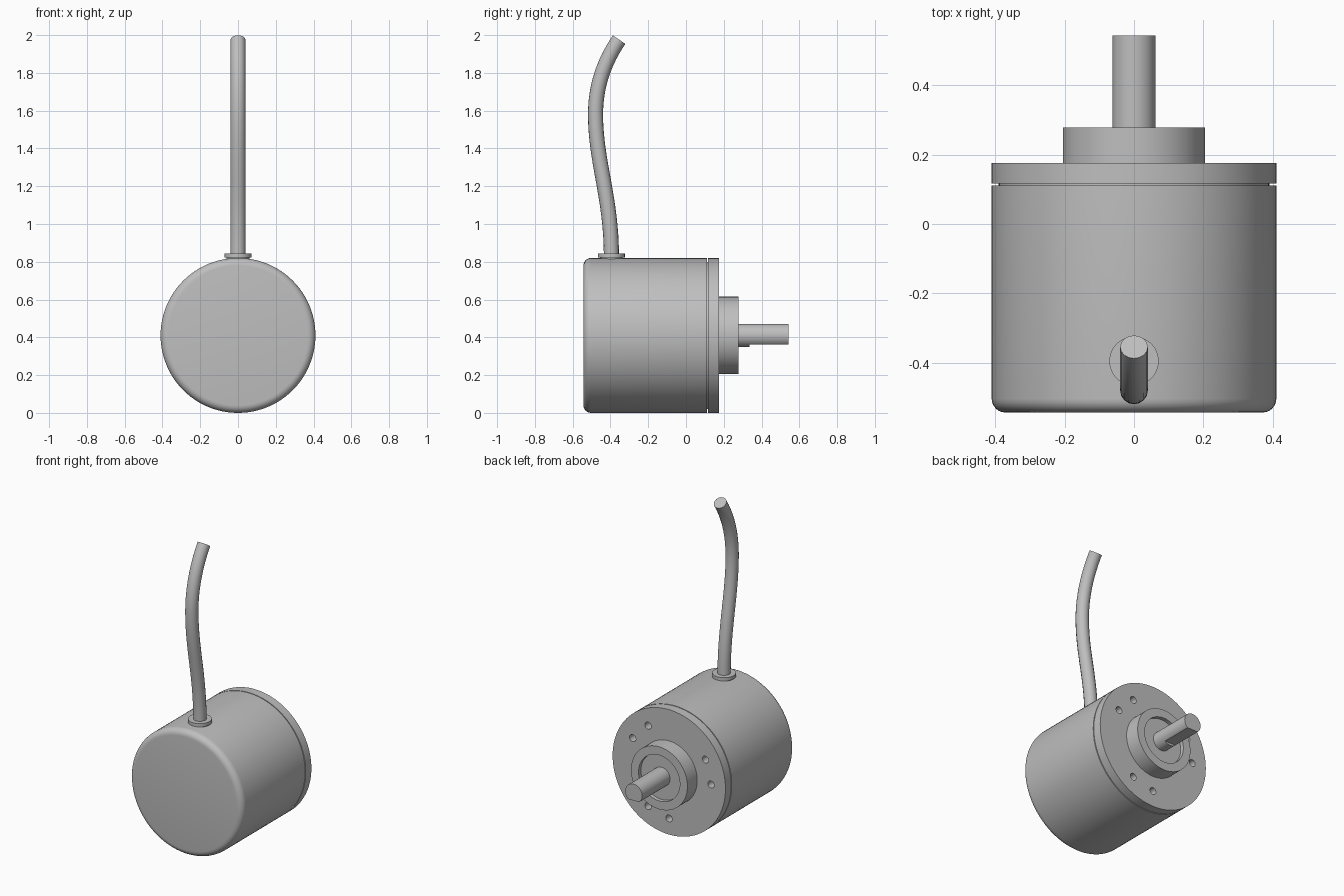
import bpy, bmesh, math
from mathutils import Vector, Matrix

old = bpy.data.objects.get("Cube")
if old:
    bpy.data.objects.remove(old)

AXIS_Z = 0.41    # height of the shaft axis
RADIUS = 0.41    # housing radius
CABLE_Y = -0.395

grey = bpy.data.materials.new("light_grey")
grey.use_nodes = True
colour = (0.52, 0.52, 0.52, 1)
grey.diffuse_color = colour
grey.node_tree.nodes["Principled BSDF"].inputs["Base Color"].default_value = colour


def finish(obj):
    obj.data.materials.clear()
    obj.data.materials.append(grey)
    bpy.ops.object.select_all(action='DESELECT')
    obj.select_set(True)
    bpy.context.view_layer.objects.active = obj
    bpy.ops.object.shade_smooth_by_angle(angle=math.radians(32))


def lathe(name, profile, steps=96):
    """Revolve (radius, y) points about the shaft axis."""
    bm = bmesh.new()
    verts = [bm.verts.new((r, y, 0)) for r, y in profile]
    edges = [bm.edges.new(pair) for pair in zip(verts, verts[1:])]
    bmesh.ops.spin(bm, geom=verts + edges, cent=(0, 0, 0), axis=(0, 1, 0),
                   angle=math.tau, steps=steps)
    bmesh.ops.remove_doubles(bm, verts=bm.verts, dist=1e-5)
    bmesh.ops.recalc_face_normals(bm, faces=bm.faces)
    bmesh.ops.translate(bm, verts=bm.verts, vec=(0, 0, AXIS_Z))
    return to_object(name, bm)


def to_object(name, bm):
    mesh = bpy.data.meshes.new(name)
    bm.to_mesh(mesh)
    bm.free()
    obj = bpy.data.objects.new(name, mesh)
    bpy.context.collection.objects.link(obj)
    return obj


def cut(obj, cutter):
    mod = obj.modifiers.new("cut", 'BOOLEAN')
    mod.object, mod.operation, mod.solver = cutter, 'DIFFERENCE', 'EXACT'
    bpy.context.view_layer.objects.active = obj
    bpy.ops.object.modifier_apply(modifier=mod.name)
    bpy.data.objects.remove(cutter)


def add_cylinder(bm, radius, depth, matrix, segments=24):
    bmesh.ops.create_cone(bm, cap_ends=True, segments=segments, radius1=radius,
                          radius2=radius, depth=depth, matrix=matrix)


# Housing cup with a rounded closed end
fillet = 0.04
front = -0.543
corner = [(RADIUS - fillet + fillet * math.sin(a), front + fillet - fillet * math.cos(a))
          for a in (math.radians(d) for d in range(0, 91, 15))]
finish(lathe("housing", [(0, front)] + corner + [(RADIUS, 0.111), (0, 0.111)]))

# Narrow seam between housing and flange
finish(lathe("seam_ring", [(0.39, 0.105), (0.39, 0.125)]))

# Mounting flange with raised, recessed boss
flange = lathe("mounting_flange", [
    (0, 0.117), (RADIUS, 0.117), (RADIUS, 0.176), (0.205, 0.176),
    (0.205, 0.278), (0.15, 0.278), (0.15, 0.253), (0, 0.253)])

# Three pairs of blind screw holes
bm = bmesh.new()
for k in range(3):
    for offset in (30, 60):
        a = math.radians(offset + 120 * k)
        spot = Vector((0.305 * math.cos(a), 0.176, AXIS_Z + 0.305 * math.sin(a)))
        add_cylinder(bm, 0.023, 0.1,
                     Matrix.Translation(spot) @ Matrix.Rotation(math.pi / 2, 4, 'X'))
cut(flange, to_object("hole_cutter", bm))
finish(flange)

# Shaft with a flat milled along its underside
shaft = lathe("shaft", [(0, 0.245), (0.0615, 0.245), (0.0615, 0.543), (0, 0.543)], 48)
bm = bmesh.new()
bmesh.ops.create_cube(bm, size=0.3, matrix=Matrix.Translation((0, 0.335 + 0.15, 0.363 - 0.15)))
cut(shaft, to_object("flat_cutter", bm))
finish(shaft)

# Cable gland: collar on a short neck
bm = bmesh.new()
add_cylinder(bm, 0.071, 0.022, Matrix.Translation((0, CABLE_Y, 0.834)), 48)
add_cylinder(bm, 0.06, 0.05, Matrix.Translation((0, CABLE_Y, 0.804)), 48)
finish(to_object("cable_gland", bm))

# Bent cable: (left handle, point, right handle) as (y, z)
path = [((CABLE_Y, 0.7), (CABLE_Y, 0.83), (CABLE_Y, 1.14)),
        ((-0.479, 1.33), (-0.479, 1.58), (-0.479, 1.73)),
        ((-0.434, 1.859), (-0.354, 1.976), (-0.27, 2.09))]
curve = bpy.data.curves.new("cable", 'CURVE')
curve.dimensions = '3D'
curve.bevel_depth = 0.04
curve.bevel_resolution = 6
curve.resolution_u = 16
curve.use_fill_caps = True
spline = curve.splines.new('BEZIER')
spline.bezier_points.add(len(path) - 1)
for point, (left, mid, right) in zip(spline.bezier_points, path):
    point.handle_left_type = point.handle_right_type = 'FREE'
    point.handle_left, point.co, point.handle_right = (0, *left), (0, *mid), (0, *right)
cable = bpy.data.objects.new("cable", curve)
bpy.context.collection.objects.link(cable)
bpy.ops.object.select_all(action='DESELECT')
cable.select_set(True)
bpy.context.view_layer.objects.active = cable
bpy.ops.object.convert(target='MESH')
finish(bpy.context.view_layer.objects.active)
